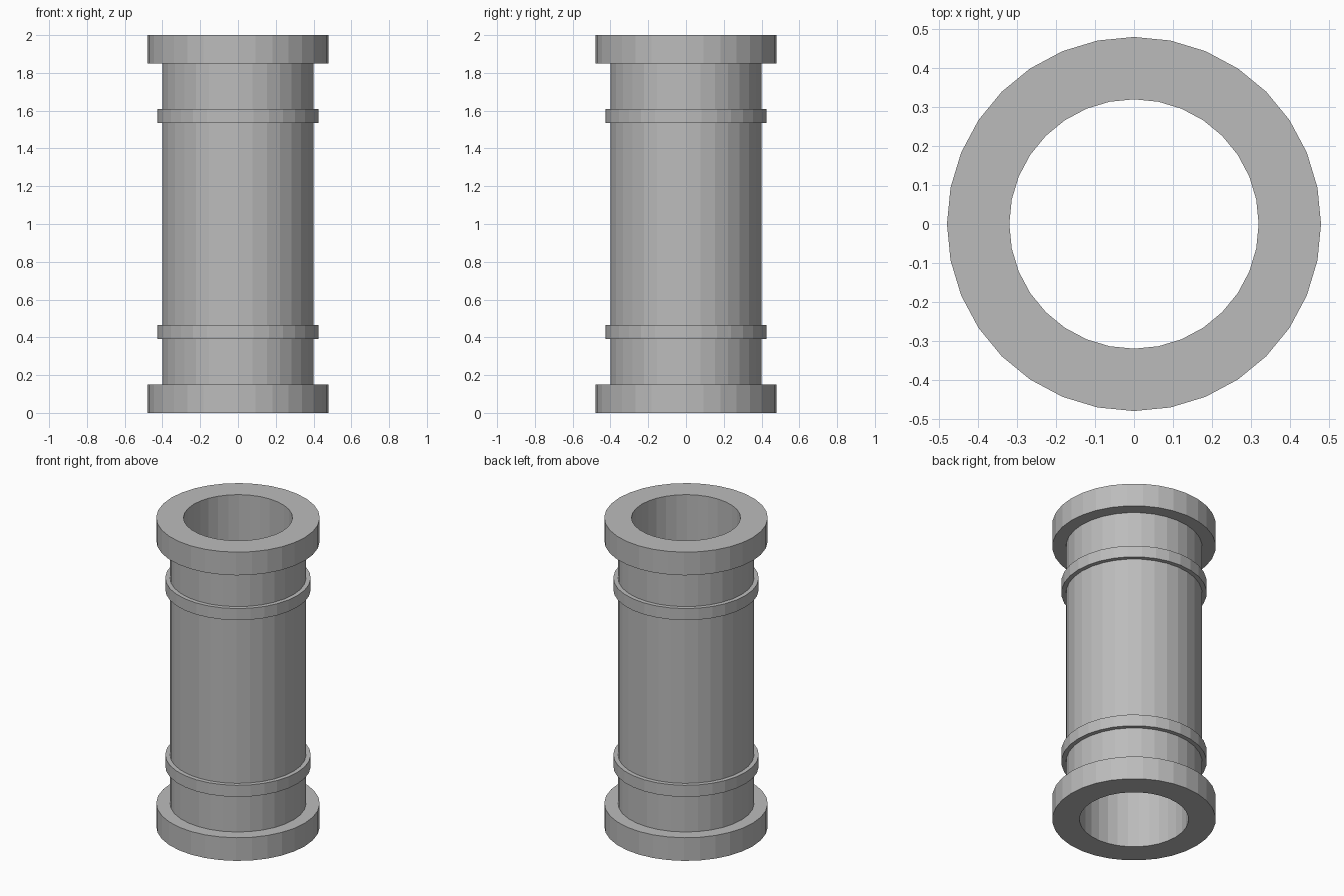
import bpy, math

if "Cube" in bpy.data.objects:
    bpy.data.objects.remove(bpy.data.objects["Cube"])

SIDES = 32
INNER = 0.32

grey = bpy.data.materials.new("light_grey")
grey.diffuse_color = (0.5, 0.5, 0.5, 1)
grey.use_nodes = True
grey.node_tree.nodes["Principled BSDF"].inputs["Base Color"].default_value = grey.diffuse_color


def tube(name, r_in, r_out, z0, z1):
    """Open pipe section with a rectangular wall profile."""
    profile = [(r_in, z0), (r_out, z0), (r_out, z1), (r_in, z1)]
    verts, faces = [], []
    for i in range(SIDES):
        a = 2 * math.pi * i / SIDES
        verts += [(r * math.cos(a), r * math.sin(a), z) for r, z in profile]
        n = (i + 1) % SIDES
        for k in range(4):
            m = (k + 1) % 4
            faces.append((i * 4 + k, n * 4 + k, n * 4 + m, i * 4 + m))
    mesh = bpy.data.meshes.new(name)
    mesh.from_pydata(verts, [], faces)
    mesh.materials.append(grey)
    obj = bpy.data.objects.new(name, mesh)
    bpy.context.collection.objects.link(obj)
    return obj


# Main pipe between the end flanges
tube("pipe_body", INNER, 0.40, 0.15, 1.85)

# End flanges and raised bands, mirrored about mid height
for label, flip in (("bottom", False), ("top", True)):
    for part, r_in, r_out, z0, z1 in (
        ("flange", INNER, 0.48, 0.0, 0.15),
        ("band", 0.395, 0.427, 0.39, 0.465),
    ):
        if flip:
            z0, z1 = 2 - z1, 2 - z0
        tube(f"{label}_{part}", r_in, r_out, z0, z1)
